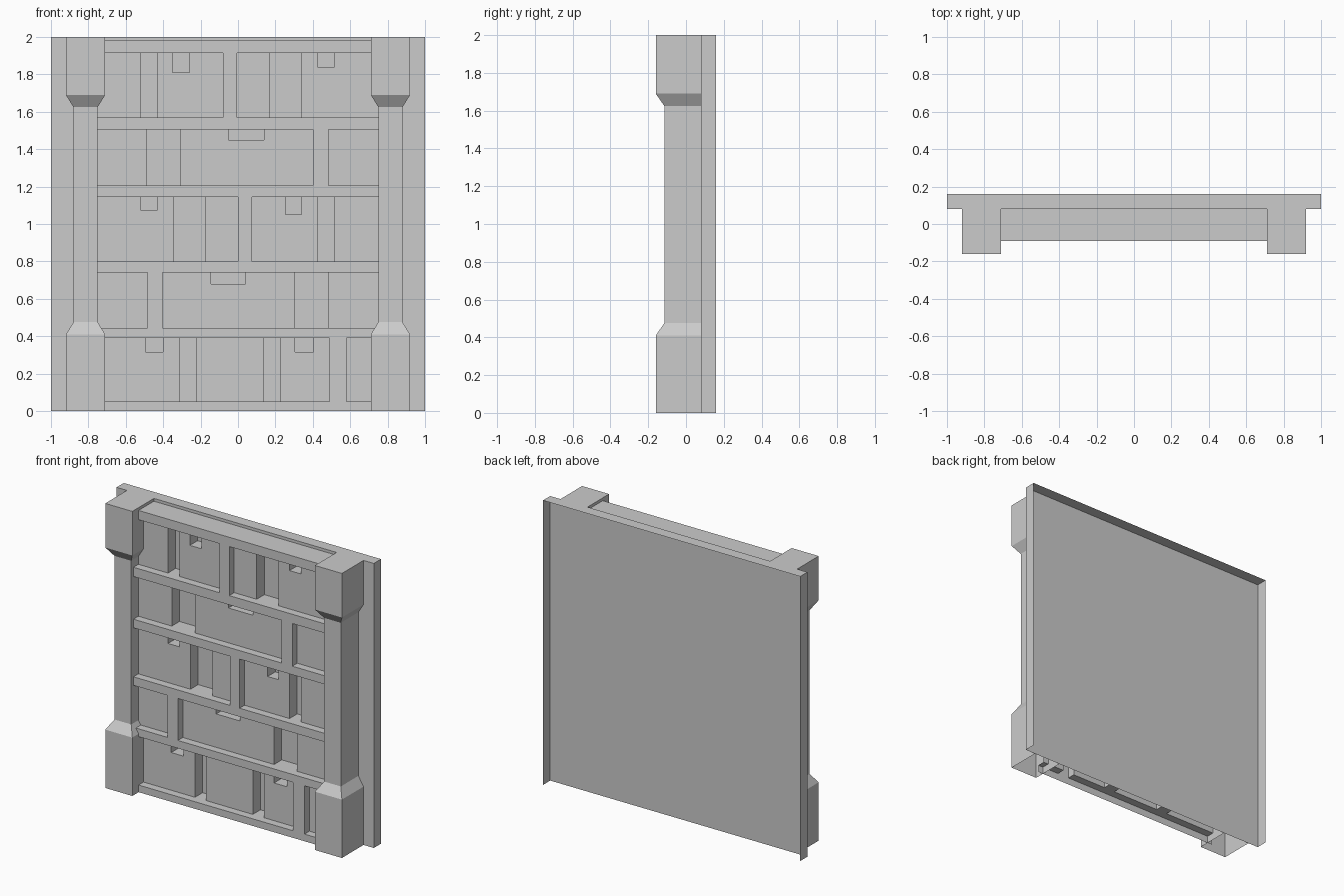
import bpy
import bmesh

if "Cube" in bpy.data.objects:
    bpy.data.objects.remove(bpy.data.objects["Cube"])

grey = bpy.data.materials.new("plain_grey")
grey.use_nodes = True
grey.diffuse_color = (0.6, 0.6, 0.6, 1)
bsdf = grey.node_tree.nodes["Principled BSDF"]
bsdf.inputs["Base Color"].default_value = (0.6, 0.6, 0.6, 1)
bsdf.inputs["Roughness"].default_value = 0.8

PLATE, BACK = 0.08, 0.16               # plate front and rear rim
RAIL, PANEL, RECESS = -0.09, -0.035, 0.05   # relief depths
EDGE, TOP = 0.75, 1.98


def finish(name, bm):
    bmesh.ops.remove_doubles(bm, verts=bm.verts, dist=1e-5)
    bmesh.ops.dissolve_limit(bm, angle_limit=0.01, verts=bm.verts, edges=bm.edges)
    bmesh.ops.recalc_face_normals(bm, faces=bm.faces)
    mesh = bpy.data.meshes.new(name)
    bm.to_mesh(mesh)
    bm.free()
    mesh.materials.append(grey)
    obj = bpy.data.objects.new(name, mesh)
    bpy.context.collection.objects.link(obj)
    return obj


def quad(bm, *points):
    return bm.faces.new([bm.verts.new(p) for p in points])


# Back plate: a shallow tray, open to the rear and below
bm = bmesh.new()
quad(bm, (-1, PLATE, 0), (1, PLATE, 0), (1, PLATE, 2), (-1, PLATE, 2))
quad(bm, (-1, PLATE, 2), (1, PLATE, 2), (1, BACK, 2), (-1, BACK, 2))
for x in (-1, 1):
    quad(bm, (x, PLATE, 0), (x, BACK, 0), (x, BACK, 2), (x, PLATE, 2))
finish("back_plate", bm)

# Each row: bottom, top, upright, recesses, notches (left, right, sill)
rows = [
    (0.05, 0.39, (0.49, 0.58), [(-0.31, -0.225), (0.14, 0.225)],
     [(-0.495, -0.40, 0.315), (0.305, 0.405, 0.315)]),
    (0.445, 0.74, (-0.485, -0.405), [(0.305, 0.485)], [(-0.145, 0.04, 0.68)]),
    (0.80, 1.145, (0.0, 0.075), [(-0.345, -0.175), (0.425, 0.515)],
     [(-0.52, -0.43, 1.075), (0.255, 0.34, 1.05)]),
    (1.205, 1.505, (0.40, 0.485), [(-0.49, -0.31)], [(-0.05, 0.14, 1.45)]),
    (1.57, 1.915, (-0.08, -0.005), [(-0.52, -0.43), (0.17, 0.34)],
     [(-0.35, -0.26, 1.81), (0.425, 0.515, 1.84)]),
]


def depth(x, z):
    """Front surface of the panelled wall at one spot."""
    for low, high, bar, recesses, notches in rows:
        if low < z < high:
            if bar[0] < x < bar[1]:
                return RAIL
            if any(a < x < b for a, b in recesses):
                return RECESS
            if any(a < x < b and z > sill for a, b, sill in notches):
                return RECESS
            return PANEL
    return RAIL


# Panelled wall: stepped front sheet with walls wherever the depth changes
xs, zs = {-EDGE, EDGE}, {0, TOP}
for low, high, bar, recesses, notches in rows:
    zs |= {low, high} | {n[2] for n in notches}
    for span in [bar] + recesses + notches:
        xs |= set(span[:2])
xs, zs = sorted(xs), sorted(zs)
bm = bmesh.new()
for i, (x0, x1) in enumerate(zip(xs, xs[1:])):
    for j, (z0, z1) in enumerate(zip(zs, zs[1:])):
        xm, zm = (x0 + x1) / 2, (z0 + z1) / 2
        y = depth(xm, zm)
        quad(bm, (x0, y, z0), (x1, y, z0), (x1, y, z1), (x0, y, z1))
        if i + 2 < len(xs):
            side = depth((x1 + xs[i + 2]) / 2, zm)
            if side != y:
                quad(bm, (x1, y, z0), (x1, side, z0), (x1, side, z1), (x1, y, z1))
        above = depth(xm, (z1 + zs[j + 2]) / 2) if j + 2 < len(zs) else PLATE
        if above != y:
            quad(bm, (x0, y, z1), (x1, y, z1), (x1, above, z1), (x0, above, z1))
finish("panelled_wall", bm)

# Pillars: thick ends tapering to a slimmer shaft, open to the rear and below
stations = [(0, 0.71, 0.92, -0.16), (0.41, 0.71, 0.92, -0.16),
            (0.475, 0.75, 0.88, -0.115), (1.625, 0.75, 0.88, -0.115),
            (1.69, 0.71, 0.92, -0.16), (2, 0.71, 0.92, -0.16)]
for name, s in (("left_pillar", 1), ("right_pillar", -1)):
    bm = bmesh.new()
    rings = [[(s * a, PLATE, z), (s * a, y, z), (s * b, y, z), (s * b, PLATE, z)]
             for z, a, b, y in stations]
    for lower, upper in zip(rings, rings[1:]):
        for k in range(3):
            quad(bm, lower[k], lower[k + 1], upper[k + 1], upper[k])
    quad(bm, *rings[-1])
    finish(name, bm)
